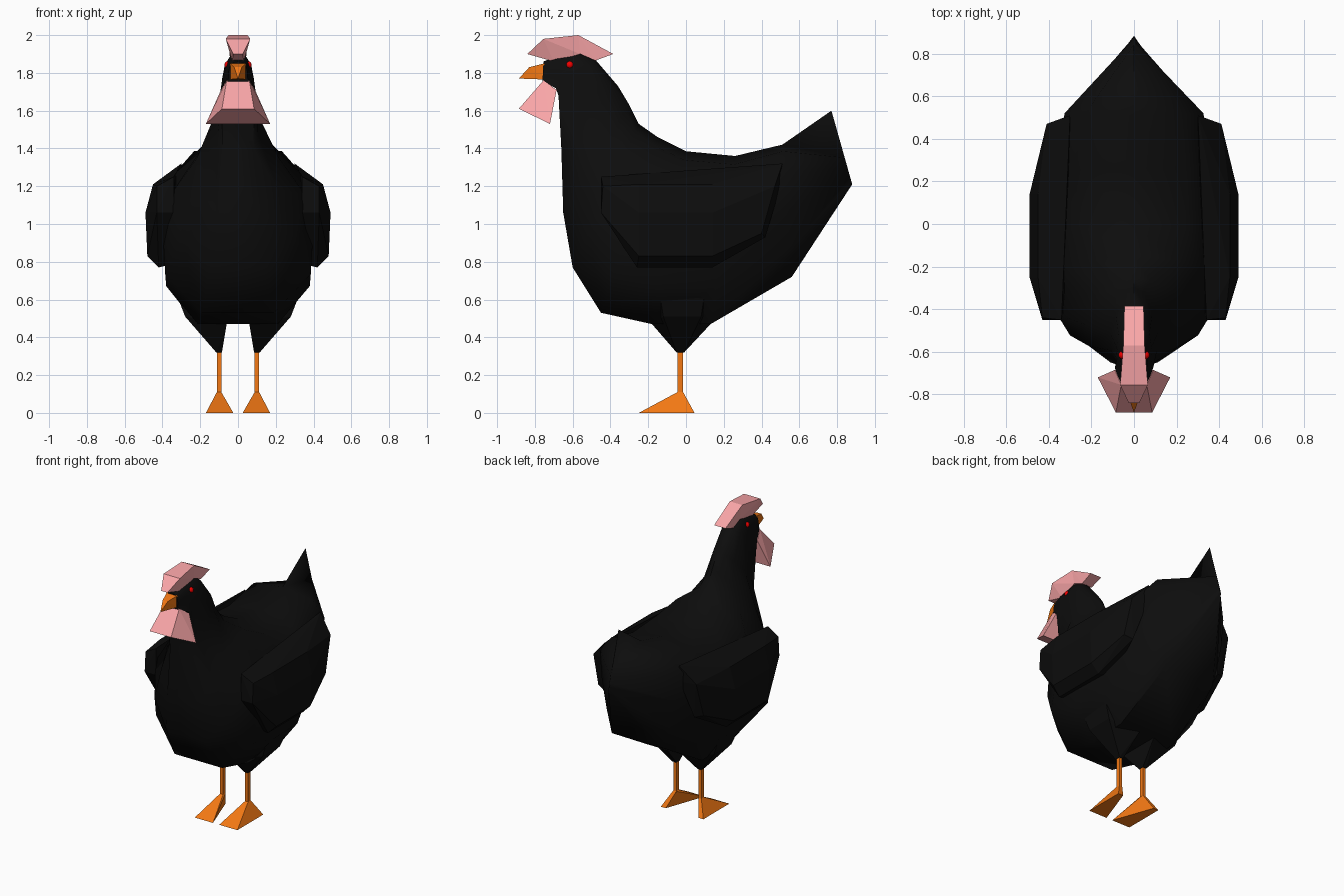
import bpy, bmesh
from math import radians


def material(name, rgb):
    m = bpy.data.materials.new(name)
    m.diffuse_color = (*rgb, 1)
    return m


BLACK = material("black_feathers", (0.004, 0.004, 0.004))
ORANGE = material("orange_horn", (0.90, 0.19, 0.007))
PINK = material("pink_flesh", (0.95, 0.38, 0.39))
RED = material("red_eye", (0.9, 0.0, 0.0))


def finish(bm, name, mat, smooth=None):
    bmesh.ops.recalc_face_normals(bm, faces=bm.faces)
    me = bpy.data.meshes.new(name)
    bm.to_mesh(me)
    bm.free()
    me.materials.append(mat)
    ob = bpy.data.objects.new(name, me)
    bpy.context.collection.objects.link(ob)
    if smooth:
        bpy.ops.object.select_all(action='DESELECT')
        ob.select_set(True)
        bpy.context.view_layer.objects.active = ob
        bpy.ops.object.shade_smooth_by_angle(angle=radians(smooth))
    return ob


def hull(name, pts, mat, sx=1, both=False):
    """Convex faceted solid; both=True adds the points mirrored in x."""
    bm = bmesh.new()
    for x, y, z in pts:
        bm.verts.new((x * sx, y, z))
        if both and x:
            bm.verts.new((-x, y, z))
    res = bmesh.ops.convex_hull(bm, input=bm.verts[:])
    loose = {v for v in res["geom_interior"] + res["geom_unused"]
             if isinstance(v, bmesh.types.BMVert)}
    bmesh.ops.delete(bm, geom=list(loose), context='VERTS')
    bmesh.ops.dissolve_limit(bm, angle_limit=radians(1), verts=bm.verts[:], edges=bm.edges[:])
    return finish(bm, name, mat)


def loft(bm, rings):
    rows = [[bm.verts.new(p) for p in r] for r in rings]
    n = len(rows[0])
    for a, b in zip(rows, rows[1:]):
        for i in range(n):
            j = (i + 1) % n
            bm.faces.new((a[i], a[j], b[j], b[i]))
    bm.faces.new(rows[0])
    bm.faces.new(rows[-1][::-1])


# Body: sections fan from tail to head
# (top y, z, bottom y, z, half width, bottom half width, shoulder fullness, belly fullness)
sections = [
    (0.77, 1.60, 0.88, 1.21, 0.003, 0.003, 1, 1),
    (0.51, 1.42, 0.56, 0.72, 0.33, 0.20, 1.05, 0.75),
    (0.26, 1.36, 0.13, 0.47, 0.39, 0.22, 1, 0.93),
    (0.00, 1.385, -0.18, 0.47, 0.40, 0.21, 0.97, 0.95),
    (-0.15, 1.46, -0.45, 0.53, 0.41, 0.19, 0.85, 0.94),
    (-0.25, 1.53, -0.60, 0.77, 0.40, 0.15, 0.55, 0.75),
    (-0.30, 1.63, -0.65, 1.06, 0.225, 0.11, 0.54, 0.94),
    (-0.36, 1.73, -0.66, 1.40, 0.115, 0.08, 0.8, 0.94),
    (-0.48, 1.87, -0.675, 1.68, 0.085, 0.09, 0.9, 0.94),
    (-0.56, 1.91, -0.69, 1.72, 0.066, 0.085, 0.85, 1.05),
    (-0.68, 1.89, -0.735, 1.74, 0.058, 0.068, 0.85, 1),
    (-0.755, 1.86, -0.76, 1.75, 0.05, 0.058, 0.9, 1),
]
rings = []
for ty, tz, by, bz, w, b, t, k in sections:
    half = [(0.05, 0.64 * t * t), (0.2, 0.94 * t), (0.5, 0.6 + 0.4 * k), (0.78, k)]
    if w < 0.01:  # tail edge: the flanks run to its lower tip
        half = [(u ** 0.15, f) for u, f in half]
    side = [(w * f, ty + (by - ty) * u, tz + (bz - tz) * u) for u, f in half] + [(b, by, bz)]
    rings.append([(0, ty, tz)] + side + [(-x, y, z) for x, y, z in reversed(side)])
bm = bmesh.new()
loft(bm, rings)
finish(bm, "body", BLACK, 50)

# Comb: two faceted blocks meeting at the crown
hull("comb_front", [(0.025, -0.84, 1.90), (0.065, -0.755, 1.98), (0.05, -0.57, 2.0),
                    (0.03, -0.70, 1.86), (0.04, -0.56, 1.90)], PINK, both=True)
hull("comb_back", [(0.05, -0.57, 2.0), (0.04, -0.56, 1.90), (0.045, -0.385, 1.90),
                   (0.04, -0.48, 1.865)], PINK, both=True)

# Wattle
hull("wattle", [(0.06, -0.755, 1.76), (0.085, -0.885, 1.61), (0.17, -0.72, 1.53),
                (0.09, -0.685, 1.71)], PINK, both=True)

# Beak
hull("beak", [(0.042, -0.75, 1.85), (0.042, -0.75, 1.765), (0.02, -0.83, 1.83),
              (0.022, -0.80, 1.78), (0.0, -0.885, 1.77)], ORANGE, both=True)

for s, tag in ((1, "right"), (-1, "left")):
    # Wing: faceted shield on the flank
    hull("wing_" + tag, [
        (0.43, -0.44, 1.20), (0.43, -0.45, 1.06), (0.45, -0.25, 1.21), (0.45, 0.14, 1.21),
        (0.49, -0.25, 1.06), (0.49, 0.14, 1.06), (0.48, -0.25, 0.83), (0.48, 0.14, 0.83),
        (0.42, 0.40, 0.95), (0.41, 0.47, 1.20),
        (0.34, -0.45, 1.25), (0.34, -0.45, 1.06), (0.42, -0.26, 0.77), (0.42, 0.14, 0.77),
        (0.36, 0.42, 0.93), (0.30, 0.51, 1.32), (0.35, 0.13, 1.26), (0.30, 0.50, 1.2),
        (0.30, -0.26, 0.80), (0.30, 0.14, 0.80)], BLACK, s)
    # Thigh
    hull("thigh_" + tag, [
        (0.33, -0.14, 0.64), (0.33, 0.10, 0.64), (0.28, -0.12, 0.51), (0.28, 0.08, 0.51),
        (0.06, -0.18, 0.47), (0.06, 0.13, 0.47), (0.10, -0.10, 0.62),
        (0.085, -0.05, 0.32), (0.085, -0.01, 0.32), (0.115, -0.05, 0.32),
        (0.115, -0.01, 0.32)], BLACK, s)
    # Shank and foot
    shank = [(0.10 + dx, -0.03 + dy, z) for z in (0.10, 0.36)
             for dx in (-0.012, 0.012) for dy in (-0.015, 0.015)]
    hull("shank_" + tag, shank, ORANGE, s)
    hull("foot_" + tag, [(x, y, 0.11) for x in (0.088, 0.112) for y in (-0.045, -0.015)] +
         [(0.025, -0.25, 0), (0.17, -0.25, 0), (0.17, 0.045, 0), (0.13, 0.045, 0)], ORANGE, s)
    # Eye
    bm = bmesh.new()
    bmesh.ops.create_uvsphere(bm, u_segments=10, v_segments=6, radius=0.02)
    bmesh.ops.translate(bm, verts=bm.verts, vec=(0.053 * s, -0.615, 1.842))
    finish(bm, "eye_" + tag, RED, 60)
